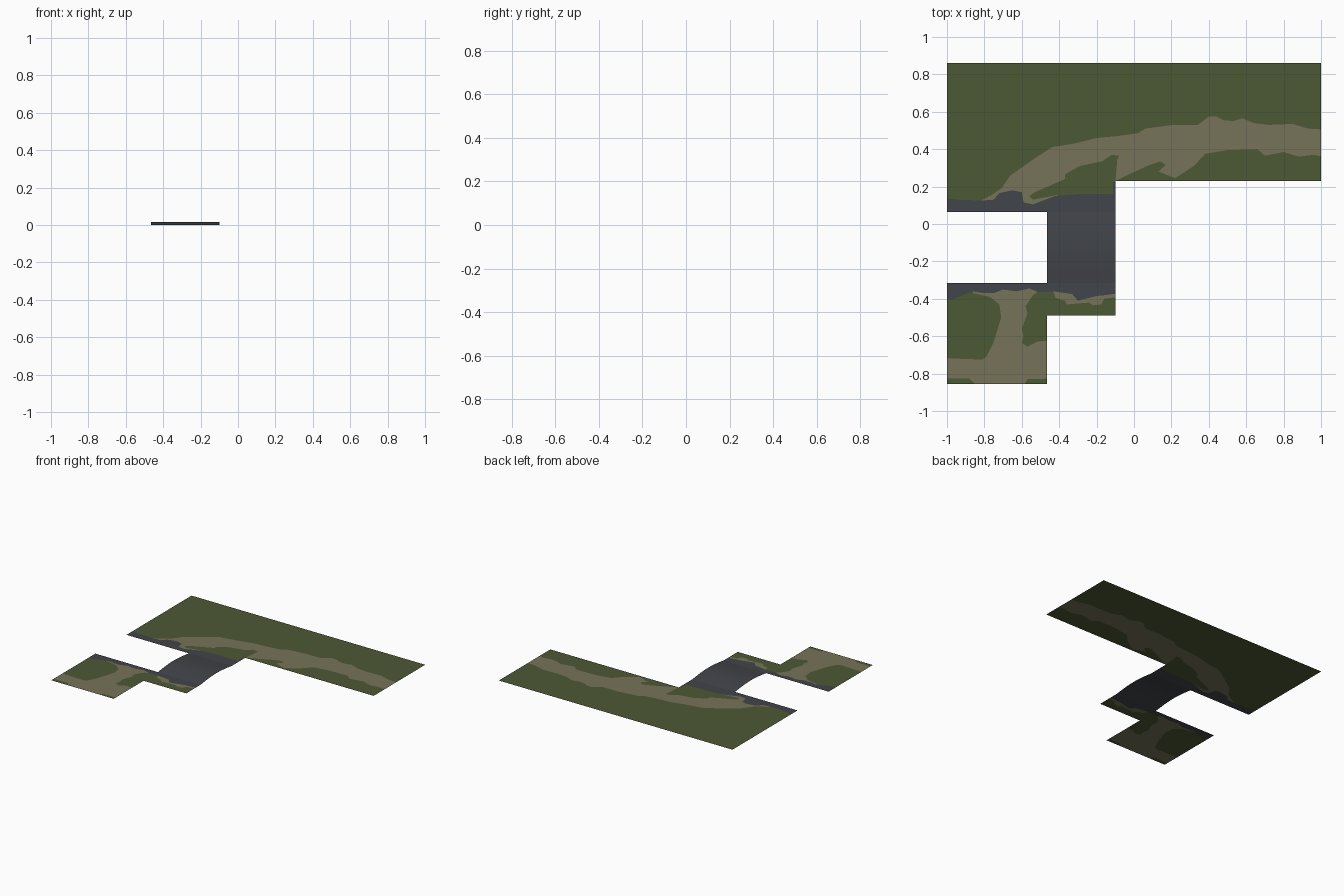
import bpy, math
from mathutils import Vector
from mathutils.geometry import delaunay_2d_cdt

if "Cube" in bpy.data.objects:
    bpy.data.objects.remove(bpy.data.objects["Cube"])


def material(name, rgb):
    m = bpy.data.materials.new(name)
    m.diffuse_color = (*rgb, 1)
    m.use_nodes = True
    m.node_tree.nodes["Principled BSDF"].inputs["Base Color"].default_value = m.diffuse_color
    return m


MATS = [material("grass green", (0.073, 0.099, 0.034)),
        material("dirt tan", (0.181, 0.170, 0.098)),
        material("slate gray", (0.053, 0.058, 0.067))]

# Outlines of the painted patches, seen from above
upper_path = [(-.85, .08), (-.82, .125), (-.77, .15), (-.71, .19), (-.66, .26), (-.54, .345),
              (-.44, .41), (-.32, .43), (-.2, .46), (-.09, .47), (.02, .485), (.06, .51),
              (.21, .53), (.34, .53), (.4, .575), (.44, .575), (.48, .555), (.53, .55), (.58, .565),
              (.64, .54), (.72, .53), (.85, .535), (.93, .51), (1.1, .5), (1.1, .34),
              (.96, .37), (.88, .36), (.8, .385), (.7, .365), (.66, .4), (.5, .395),
              (.38, .375), (.32, .31), (.22, .245), (.13, .28), (.17, .315), (.14, .335),
              (.07, .31), (-.08, .24), (-.1, .22), (-.09, .34), (-.08, .365), (-.12, .37),
              (-.17, .335), (-.29, .31), (-.37, .265), (-.37, .24), (-.53, .17),
              (-.56, .15), (-.54, .13), (-.41, .155), (-.41, .08)]
lower_path = [(-.86, -.33), (-.86, -.37), (-.77, -.39), (-.72, -.43), (-.71, -.5), (-.75, -.63),
              (-.79, -.71), (-.81, -.725), (-.94, -.72), (-1.1, -.712), (-1.1, -.825),
              (-.88, -.825), (-.84, -.87), (-.59, -.87), (-.57, -.83), (-.4, -.825),
              (-.4, -.615), (-.52, -.63), (-.57, -.655), (-.6, -.635), (-.59, -.6),
              (-.6, -.56), (-.57, -.48), (-.58, -.44), (-.54, -.38), (-.51, -.36), (-.51, -.33)]
shore_path = [(-.44, -.33), (-.42, -.395), (-.37, -.41), (-.36, -.43), (-.24, -.42),
              (-.22, -.435), (-.175, -.43), (-.16, -.40), (-.05, -.385), (-.05, -.33)]
rock = [(-1.1, .145), (-.93, .13), (-.82, .125), (-.75, .13), (-.72, .165), (-.65, .18),
        (-.6, .17), (-.59, .115), (-.54, .105), (-.42, .15), (-.3, .16), (-.113, .16),
        (-.113, .225), (-.05, .225), (-.05, -.365), (-.15, -.38), (-.2, -.385), (-.3, -.41),
        (-.33, -.375), (-.43, -.36), (-.51, -.365), (-.56, -.345), (-.63, -.36),
        (-.7, -.35), (-.75, -.37), (-.8, -.37), (-.86, -.36), (-.9, -.375), (-.97, -.405),
        (-1.1, -.385)]
PATCHES = [(rock, 2), (upper_path, 1), (lower_path, 1), (shore_path, 1)]

Y0, Y1, RISE = -.315, .065, .016      # span and rise of the bridge deck


def inside(p, poly):
    hit = False
    for (ax, ay), (bx, by) in zip(poly, poly[1:] + poly[:1]):
        if (ay > p.y) != (by > p.y) and p.x < ax + (bx - ax) * (p.y - ay) / (by - ay):
            hit = not hit
    return hit


def sheet(name, outline, cuts=(), height=lambda y: 0.0):
    """Flat outline cut along the patch borders and coloured by patch."""
    pts, edges = [], []
    for loop in [outline] + [p for p, _ in PATCHES]:
        n = len(pts)
        pts += [Vector(p) for p in loop]
        edges += [(n + i, n + (i + 1) % len(loop)) for i in range(len(loop))]
    for a, b in cuts:
        edges.append((len(pts), len(pts) + 1))
        pts += [Vector(a), Vector(b)]
    vs, _, fs, *_ = delaunay_2d_cdt(pts, edges, [], 0, 1e-5)
    faces, colours = [], []
    for f in fs:
        a, b, c = (vs[i] for i in f)
        mid = (a + b + c) / 3
        if not inside(mid, outline):
            continue
        if (b - a).cross(c - a) < 0:
            f = f[::-1]
        faces.append(list(f))
        colours.append(next((k for poly, k in PATCHES if inside(mid, poly)), 0))
    used = sorted({i for f in faces for i in f})
    index = {v: k for k, v in enumerate(used)}
    me = bpy.data.meshes.new(name)
    me.from_pydata([(vs[i].x, vs[i].y, height(vs[i].y)) for i in used], [],
                   [[index[i] for i in f] for f in faces])
    for m in MATS:
        me.materials.append(m)
    for p, k in zip(me.polygons, colours):
        p.material_index = k
        p.use_smooth = True
    bpy.context.collection.objects.link(bpy.data.objects.new(name, me))


# Far bank with the long path
sheet("far_bank", [(-1, .065), (-.1, .065), (-.1, .23), (1, .23), (1, .86), (-1, .86)])
# Near bank
sheet("near_bank", [(-1, -.855), (-.465, -.855), (-.465, -.49), (-.1, -.49),
                    (-.1, Y0), (-1, Y0)])
# Gently arched bridge deck
steps = [Y0 + (Y1 - Y0) * i / 12 for i in range(1, 12)]
sheet("bridge_deck", [(-.465, Y0), (-.1, Y0), (-.1, Y1), (-.465, Y1)],
      [((-.465, y), (-.1, y)) for y in steps],
      lambda y: RISE * math.sin(math.pi * (y - Y0) / (Y1 - Y0)))
